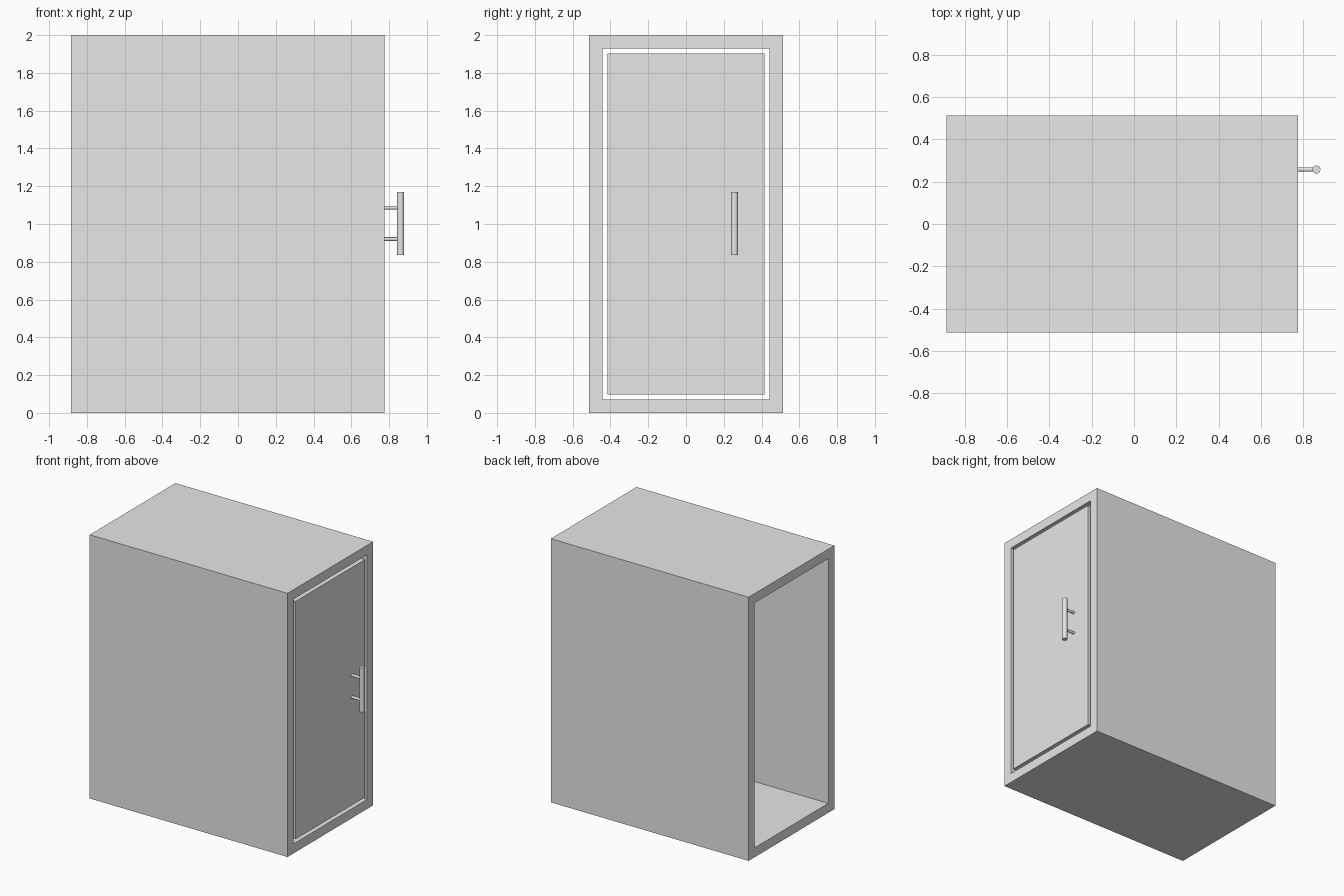
import bpy, bmesh
from mathutils import Matrix, Vector

cube = bpy.data.objects.get("Cube")
if cube:
    bpy.data.objects.remove(cube, do_unlink=True)

grey = bpy.data.materials.new("light_grey")
grey.use_nodes = True
grey.diffuse_color = (0.8, 0.8, 0.8, 1)
grey.node_tree.nodes["Principled BSDF"].inputs["Base Color"].default_value = grey.diffuse_color

BACK, FRONT = -0.885, 0.775      # open end and door end of the housing
HALF_WIDTH, HEIGHT, WALL = 0.513, 2.0, 0.072
GAP, DOOR_THICKNESS = 0.026, 0.06
HANDLE_Y, HANDLE_X = 0.257, 0.861


def finish(name, bm):
    bmesh.ops.recalc_face_normals(bm, faces=bm.faces)
    mesh = bpy.data.meshes.new(name)
    bm.to_mesh(mesh)
    bm.free()
    obj = bpy.data.objects.new(name, mesh)
    bpy.context.collection.objects.link(obj)
    mesh.materials.append(grey)
    return obj


def section(bm, x, inset):
    """Rectangular loop of the housing outline, moved inwards."""
    w, low, high = HALF_WIDTH - inset, inset, HEIGHT - inset
    return [bm.verts.new((x, y, z)) for y, z in ((-w, low), (w, low), (w, high), (-w, high))]


def rod(name, start, end, radius):
    start, end = Vector(start), Vector(end)
    axis = end - start
    bm = bmesh.new()
    turn = axis.to_track_quat('Z', 'Y').to_matrix().to_4x4()
    bmesh.ops.create_cone(bm, cap_ends=True, segments=32, radius1=radius, radius2=radius,
                          depth=axis.length, matrix=Matrix.Translation((start + end) / 2) @ turn)
    obj = finish(name, bm)
    bpy.ops.object.select_all(action='DESELECT')
    obj.select_set(True)
    bpy.context.view_layer.objects.active = obj
    bpy.ops.object.shade_smooth_by_angle()


# Housing: a thick rectangular tube, open right through
bm = bmesh.new()
rings = [section(bm, x, inset) for x, inset in
         ((BACK, 0), (FRONT, 0), (FRONT, WALL), (BACK, WALL))]
for a, b in zip(rings, rings[1:] + rings[:1]):
    for i in range(4):
        j = (i + 1) % 4
        bm.faces.new((a[i], a[j], b[j], b[i]))
finish("housing", bm)

# Door: a panel flush with the housing, with a clearance gap all round
bm = bmesh.new()
inner = section(bm, FRONT - DOOR_THICKNESS, WALL + GAP)
outer = section(bm, FRONT, WALL + GAP)
bm.faces.new(inner)
bm.faces.new(outer)
for i in range(4):
    j = (i + 1) % 4
    bm.faces.new((inner[i], inner[j], outer[j], outer[i]))
finish("door", bm)

# Handle: upright bar on two posts
rod("handle_bar", (HANDLE_X, HANDLE_Y, 0.835), (HANDLE_X, HANDLE_Y, 1.17), 0.019)
for name, z in (("lower_handle_post", 0.92), ("upper_handle_post", 1.086)):
    rod(name, (FRONT - 0.005, HANDLE_Y, z), (HANDLE_X, HANDLE_Y, z), 0.01)
